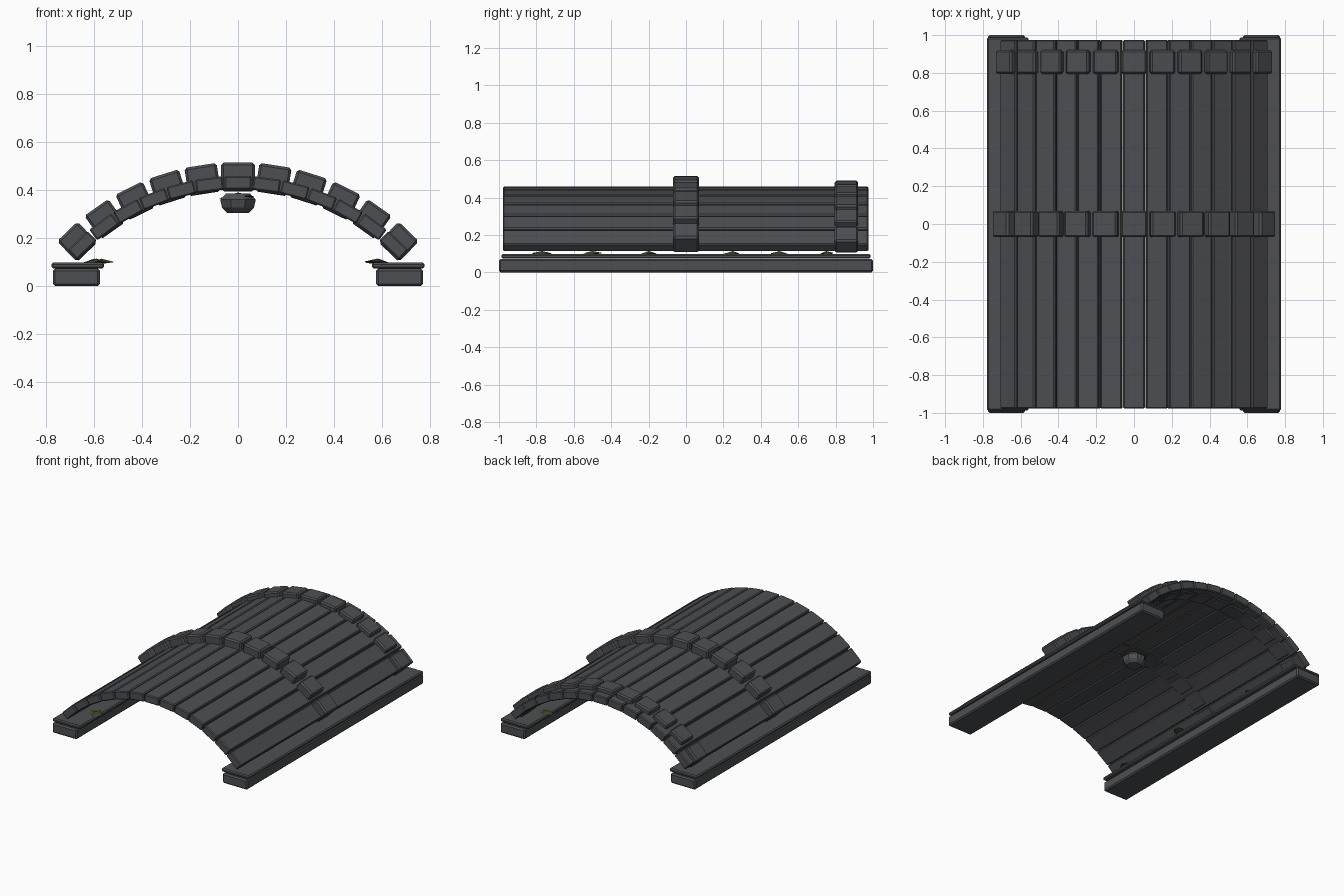
import bpy, bmesh, math, random
from mathutils import Matrix, Vector

if "Cube" in bpy.data.objects:
    bpy.data.objects.remove(bpy.data.objects["Cube"])

random.seed(4)
ARC_Z = -0.51  # height of the vault's arc centre


def material(name, color):
    m = bpy.data.materials.new(name)
    m.diffuse_color = (*color, 1)
    m.use_nodes = True
    m.node_tree.nodes["Principled BSDF"].inputs["Base Color"].default_value = m.diffuse_color
    return m


stone = material("dark_stone", (0.075, 0.078, 0.085))
moss_mat = material("moss", (0.05, 0.065, 0.025))


def finish(bm, name, mat):
    mesh = bpy.data.meshes.new(name)
    bm.to_mesh(mesh)
    bm.free()
    mesh.materials.append(mat)
    ob = bpy.data.objects.new(name, mesh)
    bpy.context.collection.objects.link(ob)
    return ob


def block(name, size, loc, angle=0, bevel=0.008):
    bm = bmesh.new()
    bmesh.ops.create_cube(bm, size=1)
    bmesh.ops.scale(bm, vec=size, verts=bm.verts)
    bmesh.ops.bevel(bm, geom=bm.edges[:], offset=bevel, segments=1,
                    affect='EDGES', profile=0.5)
    bm.transform(Matrix.Translation(loc) @ Matrix.Rotation(angle, 4, 'Y'))
    return finish(bm, name, stone)


def arc_blocks(name, half, end_deg, r_in, r_out, width, y0, y1, taper=0, bevel=0.008):
    r = (r_in + r_out) / 2
    for i in range(-half, half + 1):
        a = math.radians(end_deg) * i / half
        w = width - taper * abs(i) / half
        block(f"{name}_{i + half}", (w, y1 - y0, r_out - r_in),
              (r * math.sin(a), (y0 + y1) / 2, r * math.cos(a) + ARC_Z), a, bevel)


# Vault planks and the two ribs of arch stones
arc_blocks("vault_plank", 6, 43.7, 0.912, 0.968, 0.114, -0.978, 0.975, 0, 0.006)
arc_blocks("middle_rib_stone", 5, 44, 0.907, 1.025, 0.14, -0.07, 0.07, 0.022, 0.01)
arc_blocks("rear_rib_stone", 5, 44, 0.905, 1.0, 0.135, 0.795, 0.92, 0.02, 0.009)

# Side beams with cap ledges
for s, side in ((-1, "left"), (1, "right")):
    block(f"{side}_base_beam", (0.196, 2.0, 0.072), (s * 0.674, 0, 0.036), 0, 0.009)
    block(f"{side}_cap_ledge", (0.22, 1.974, 0.024), (s * 0.668, 0, 0.085), 0, 0.007)

# Hanging faceted boss under the crown
bm = bmesh.new()
rings = []
for r, z in ((0.05, 0.305), (0.072, 0.327), (0.08, 0.36), (0.055, 0.385)):
    rings.append([bm.verts.new((r * math.cos(k * math.pi / 4 + 0.39),
                                r * math.sin(k * math.pi / 4 + 0.39), z)) for k in range(8)])
for lo, hi in zip(rings, rings[1:]):
    for k in range(8):
        j = (k + 1) % 8
        bm.faces.new((lo[k], lo[j], hi[j], hi[k]))
bm.faces.new(rings[0][::-1])
bm.faces.new(rings[-1])
finish(bm, "crown_boss", stone)


# Ragged moss tufts: low jittered cones
def moss(name, x, y, z, rad, h):
    bm = bmesh.new()
    n = 9
    top = bm.verts.new((x, y, z + h))
    bot = bm.verts.new((x, y, z))
    rim = []
    for k in range(n):
        a = 2 * math.pi * k / n
        r = rad * random.uniform(0.6, 1.05)
        rim.append(bm.verts.new((x + r * math.cos(a), y + r * math.sin(a),
                                 z + h * random.uniform(0.1, 0.55))))
    for k in range(n):
        j = (k + 1) % n
        bm.faces.new((top, rim[k], rim[j]))
        bm.faces.new((bot, rim[j], rim[k]))
    finish(bm, name, moss_mat)


moss("boss_moss", 0, 0, 0.36, 0.088, 0.03)
for i, (x, y) in enumerate(((-0.59, -0.77), (-0.57, -0.2), (-0.6, 0.5),
                            (0.58, -0.5), (0.58, 0.25), (0.585, 0.75))):
    moss(f"ledge_moss_{i}", x, y, 0.092, 0.055, 0.022)
